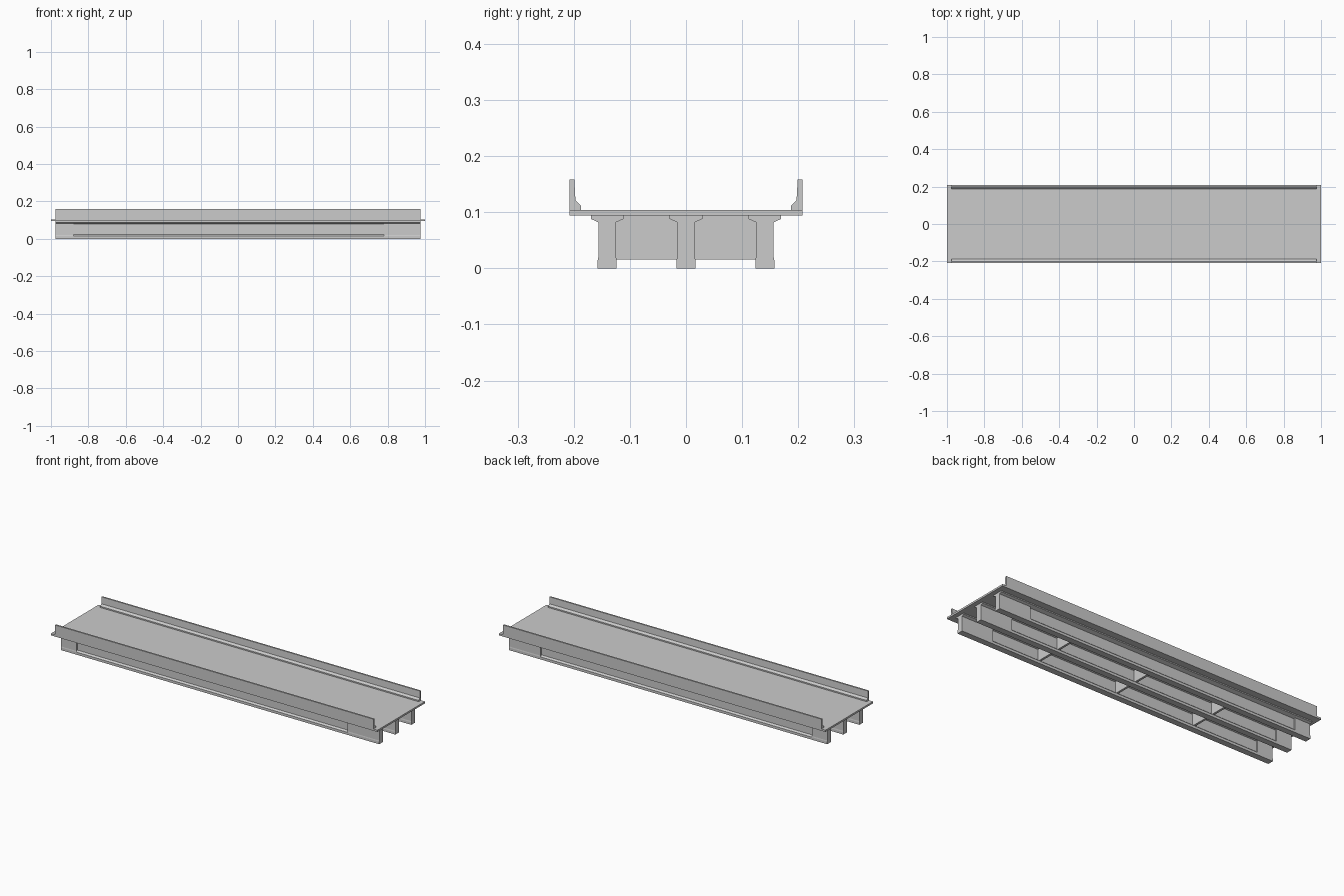
import bpy, bmesh

if "Cube" in bpy.data.objects:
    bpy.data.objects.remove(bpy.data.objects["Cube"])


def loft(name, sections):
    """Skin (x, [(y, z), ...]) sections that share a point count, and cap the ends."""
    bm = bmesh.new()
    rings = [[bm.verts.new((x, y, z)) for y, z in pts] for x, pts in sections]
    n = len(rings[0])
    for a, b in zip(rings, rings[1:]):
        for i in range(n):
            j = (i + 1) % n
            bm.faces.new((a[i], a[j], b[j], b[i]))
    bm.faces.new(rings[0])
    bm.faces.new(rings[-1])
    bmesh.ops.remove_doubles(bm, verts=bm.verts, dist=1e-5)
    bmesh.ops.recalc_face_normals(bm, faces=bm.faces)
    mesh = bpy.data.meshes.new(name)
    bm.to_mesh(mesh)
    bm.free()
    obj = bpy.data.objects.new(name, mesh)
    bpy.context.collection.objects.link(obj)
    return obj


def extrude(name, pts, x0, x1):
    return loft(name, [(x0, pts), (x1, pts)])


def rect(y0, y1, z0, z1):
    return [(y0, z0), (y1, z0), (y1, z1), (y0, z1)]


def girder_section(yc, web, z_low, z_high):
    half = [(0.017, 0), (0.017, 0.014), (web, z_low),
            (web, z_high), (0.029, 0.088), (0.029, 0.094)]
    return [(yc + y, z) for y, z in half] + [(yc - y, z) for y, z in reversed(half)]


END = 0.975
GIRDER_Y = 0.1405

# Deck slab
extrude("deck_slab", rect(-0.208, 0.208, 0.094, 0.104), -1, 1)

# Side barriers with a sloped inner foot
barrier = [(0.208, 0.104), (0.208, 0.158), (0.199, 0.158),
           (0.197, 0.121), (0.187, 0.111), (0.187, 0.104)]
for side, label in ((-1, "front"), (1, "back")):
    extrude(f"{label}_barrier", [(side * y, z) for y, z in barrier], -END, END)

# Girders: I-section span between solid end blocks
for yc, label in ((-GIRDER_Y, "front"), (0, "middle"), (GIRDER_Y, "back")):
    block = girder_section(yc, 0.0158, 0.020, 0.082)
    span = girder_section(yc, 0.008, 0.022, 0.080)
    loft(f"{label}_girder", [(-END, block), (-0.88, block), (-0.88, span),
                             (0.78, span), (0.78, block), (END, block)])

# Cross diaphragms between the girder webs
for side, label in ((-1, "front"), (1, "back")):
    y0, y1 = sorted((side * 0.008, side * (GIRDER_Y - 0.008)))
    for i, x in enumerate((-0.485, 0, 0.485)):
        extrude(f"{label}_diaphragm_{i + 1}", rect(y0, y1, 0.016, 0.094), x - 0.006, x + 0.006)
